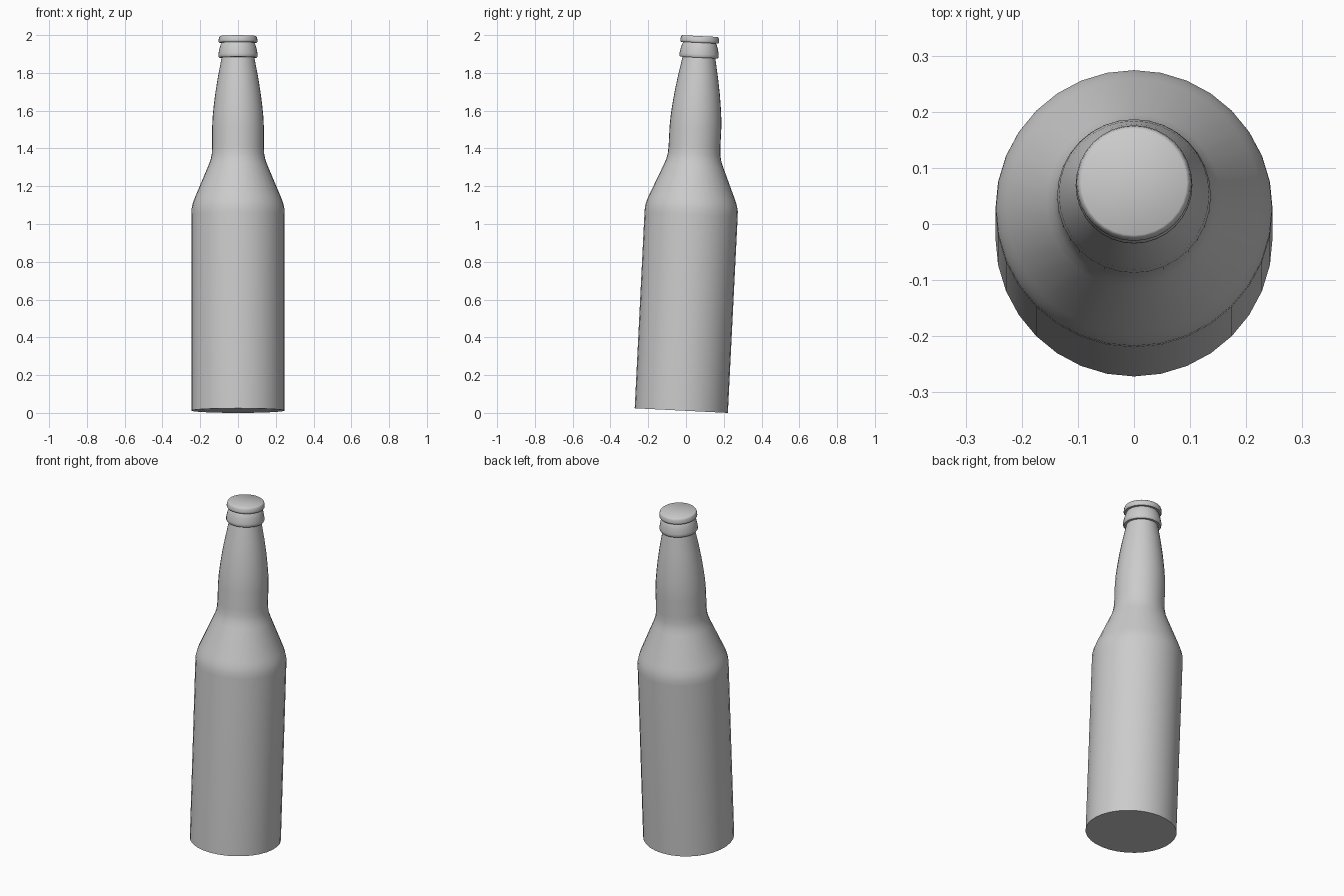
import bpy, bmesh, math
from mathutils import Matrix

SIDES = 32
TILT = -0.05

cube = bpy.data.objects.get("Cube")
if cube:
    bpy.data.objects.remove(cube, do_unlink=True)

gray = bpy.data.materials.new("light gray")
gray.use_nodes = True
gray.diffuse_color = (0.6, 0.6, 0.6, 1)
gray.node_tree.nodes["Principled BSDF"].inputs["Base Color"].default_value = (0.6, 0.6, 0.6, 1)

# The whole bottle leans slightly backwards
lean = Matrix.Translation((0, -0.025, 0.0123)) @ Matrix.Rotation(TILT, 4, 'X')


def lathe(name, profile):
    """Turn a (radius, height) profile into a closed solid."""
    bm = bmesh.new()
    rings = []
    for r, z in profile:
        rings.append([bm.verts.new((r * math.cos(math.tau * i / SIDES),
                                    r * math.sin(math.tau * i / SIDES), z))
                      for i in range(SIDES)])
    for low, high in zip(rings, rings[1:]):
        for i in range(SIDES):
            j = (i + 1) % SIDES
            bm.faces.new((low[i], low[j], high[j], high[i]))
    bm.faces.new(rings[0][::-1])
    bm.faces.new(rings[-1])
    bm.transform(lean)
    mesh = bpy.data.meshes.new(name)
    bm.to_mesh(mesh)
    bm.free()
    mesh.materials.append(gray)
    obj = bpy.data.objects.new(name, mesh)
    bpy.context.collection.objects.link(obj)
    bpy.context.view_layer.objects.active = obj
    obj.select_set(True)
    bpy.ops.object.shade_smooth_by_angle(angle=math.radians(40))
    obj.select_set(False)


# Body, sloping shoulder and bulged neck
lathe("bottle_body", [
    (0.247, 0), (0.247, 1.04), (0.246, 1.07), (0.239, 1.10), (0.228, 1.13),
    (0.156, 1.30), (0.145, 1.33), (0.139, 1.36), (0.137, 1.40), (0.137, 1.50),
    (0.134, 1.56), (0.128, 1.62), (0.119, 1.69), (0.106, 1.77), (0.085, 1.88)])

# Flared ring below the cap
lathe("neck_ring", [
    (0.084, 1.871), (0.100, 1.871), (0.104, 1.877), (0.104, 1.890),
    (0.098, 1.920), (0.091, 1.942), (0.086, 1.950), (0.086, 1.956)])

# Cap with a rounded rim
lathe("cap", [
    (0.086, 1.950), (0.099, 1.950), (0.103, 1.955), (0.103, 1.962),
    (0.101, 1.975), (0.098, 1.982), (0.094, 1.985)])
